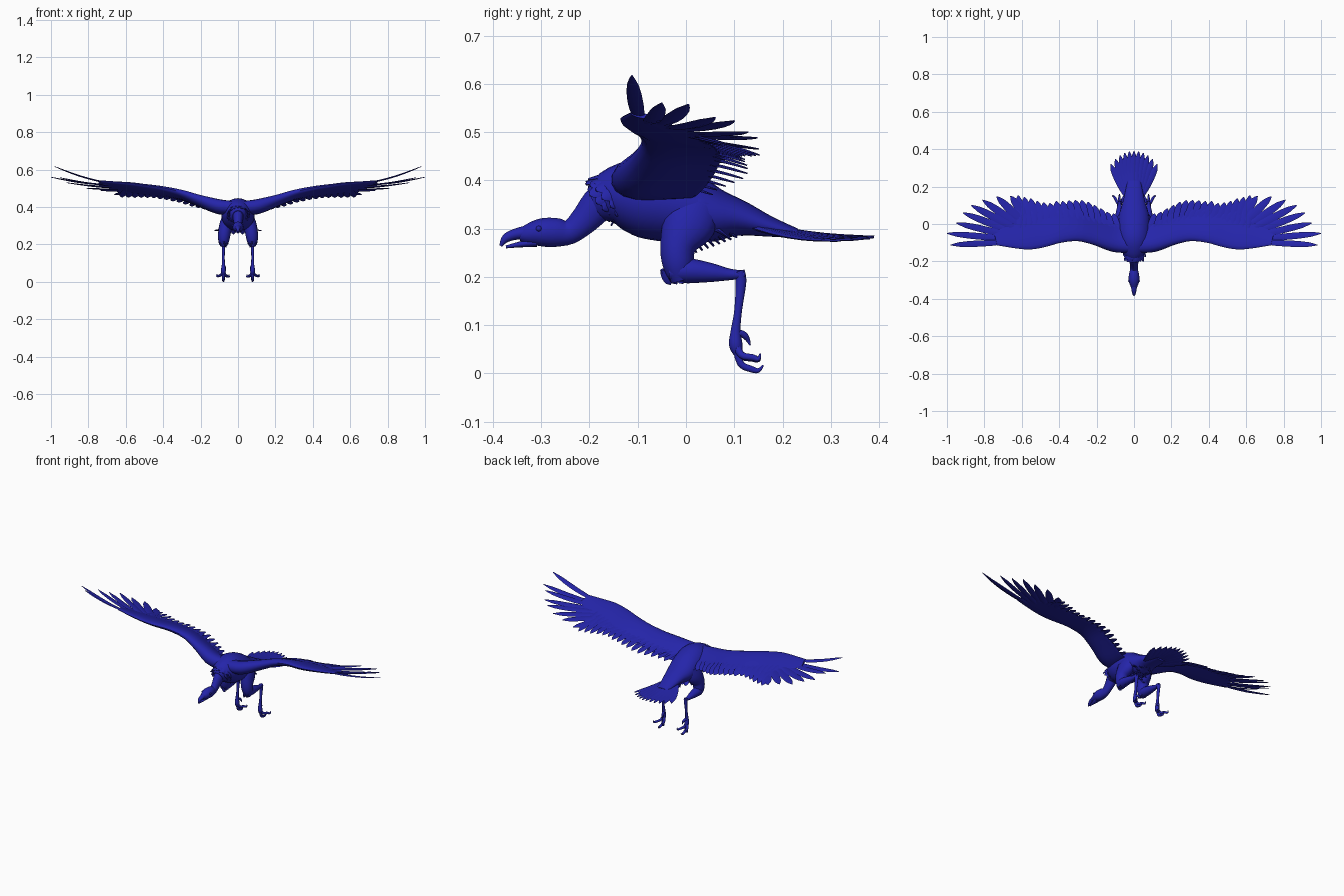
import bpy, bmesh, math, random
from mathutils import Vector

random.seed(4)
cube = bpy.data.objects.get("Cube")
if cube:
    bpy.data.objects.remove(cube)

blue = bpy.data.materials.new("deep blue plumage")
blue.use_nodes = True
COLOUR = (0.018, 0.018, 0.40, 1)
blue.diffuse_color = COLOUR
blue.node_tree.nodes["Principled BSDF"].inputs["Base Color"].default_value = COLOUR


# ---------- helpers ----------
def smooth_path(pts, steps):
    """Catmull-Rom through rows of any length."""
    out = []
    for i in range(len(pts) - 1):
        a, b, c, d = (pts[max(i - 1, 0)], pts[i], pts[i + 1], pts[min(i + 2, len(pts) - 1)])
        for k in range(steps):
            t = k / steps
            out.append([0.5 * (2 * q + (r - p) * t + (2 * p - 5 * q + 4 * r - s) * t ** 2
                               + (3 * q - p - 3 * r + s) * t ** 3)
                        for p, q, r, s in zip(a, b, c, d)])
    return out + [list(pts[-1])]


def loft(bm, pts, ref=(1, 0, 0), sides=16, steps=4, taper=0.0):
    """Skin elliptical rings along rows of x, y, z, half width, half height."""
    rows = smooth_path(pts, steps)
    centres = [Vector(r[:3]) for r in rows]
    rings = []
    for i, row in enumerate(rows):
        tan = (centres[min(i + 1, len(rows) - 1)] - centres[max(i - 1, 0)]).normalized()
        side = Vector(ref)
        side = (side - tan * side.dot(tan)).normalized()
        up = side.cross(tan)
        ring = []
        for k in range(sides):
            a = math.tau * k / sides
            u, v = math.cos(a), math.sin(a)
            v *= 1 - taper * u
            ring.append(bm.verts.new(centres[i] + side * u * max(row[3], 0.0008)
                                     + up * v * max(row[4], 0.0008)))
        rings.append(ring)
    for r, q in zip(rings, rings[1:]):
        for k in range(sides):
            n = (k + 1) % sides
            bm.faces.new((r[k], r[n], q[n], q[k]))
    bm.faces.new(rings[0])
    bm.faces.new(rings[-1])


def feather(bm, root, tip, width, thick=0.003, normal=(0, 0.2, 1), sag=0.0):
    root, tip = Vector(root), Vector(tip)
    side = (tip - root).cross(Vector(normal)).normalized()
    rows = []
    for t, w in ((0, 0.45), (0.3, 0.9), (0.6, 1), (0.85, 0.75), (1, 0.1)):
        p = root.lerp(tip, t)
        p.z -= sag * math.sin(math.pi * t)
        rows.append((*p, width * w / 2, thick * (1 - 0.6 * t)))
    loft(bm, rows, side, sides=6, steps=2)


def finish(name, bm, mirror=False):
    bmesh.ops.recalc_face_normals(bm, faces=bm.faces)
    mesh = bpy.data.meshes.new(name)
    bm.to_mesh(mesh)
    bm.free()
    obj = bpy.data.objects.new(name, mesh)
    bpy.context.collection.objects.link(obj)
    mesh.materials.append(blue)
    if mirror:
        obj.modifiers.new("both sides", 'MIRROR')
    bpy.ops.object.select_all(action='DESELECT')
    obj.select_set(True)
    bpy.context.view_layer.objects.active = obj
    bpy.ops.object.shade_smooth_by_angle(angle=math.radians(50))
    return obj


def part(name, rows, mirror=False, **kw):
    bm = bmesh.new()
    loft(bm, rows, **kw)
    return finish(name, bm, mirror)


def interp(table, x):
    for a, b in zip(table, table[1:]):
        if x <= b[0]:
            t = max(0, (x - a[0]) / (b[0] - a[0]))
            return [p + (q - p) * t for p, q in zip(a, b)]
    return table[-1]


# ---------- body, neck and head ----------
part("body", [(0, -.19, .35, .03, .035), (0, -.15, .365, .062, .062), (0, -.09, .365, .085, .083),
              (0, -.02, .35, .088, .08), (0, .05, .33, .08, .06), (0, .11, .322, .062, .038),
              (0, .17, .305, .048, .022), (0, .23, .29, .035, .01)], sides=24)
part("neck_and_head", [(0, -.13, .375, .035, .045), (0, -.175, .355, .03, .038),
                       (0, -.21, .318, .023, .03), (0, -.24, .293, .021, .025),
                       (0, -.27, .292, .027, .03), (0, -.3, .292, .029, .029),
                       (0, -.33, .288, .02, .02), (0, -.345, .286, .012, .012)])
part("upper_beak", [(0, -.32, .292, .018, .017), (0, -.35, .289, .014, .012),
                    (0, -.373, .28, .009, .009), (0, -.384, .264, .002, .003)], sides=12)
part("lower_beak", [(0, -.31, .272, .016, .01), (0, -.345, .267, .01, .006),
                    (0, -.373, .262, .003, .003)], sides=12)
bm = bmesh.new()
bmesh.ops.create_uvsphere(bm, u_segments=12, v_segments=8, radius=.006)
bmesh.ops.translate(bm, verts=bm.verts, vec=(.026, -.305, .3))
finish("eyes", bm, mirror=True)

# ---------- ruff around the neck base ----------
bm = bmesh.new()
ahead, lift = Vector((0, -.75, -.55)), Vector((0, -.55, .8))
for row, (size, back) in enumerate(((.052, 0), (.062, .02))):
    for k in range(16):
        a = math.tau * (k + row / 2) / 16
        out = Vector((math.sin(a), 0, 0)) + lift * math.cos(a)
        base = Vector((0, -.155 + back, .375)) + out * size * .75
        tip = base + ahead * random.uniform(.03, .045) + out * random.uniform(.01, .02)
        feather(bm, base, tip, .026, .005, out)
finish("neck_ruff", bm)

# ---------- wings: x, leading y, panel rear y, leading z, thickness, feather tip y ----------
SLOPE = .27
WING = [(.02, -.155, .0, .42, .03, .02), (.1, -.15, .02, .428, .032, .045),
        (.2, -.115, .05, .455, .024, .1), (.3, -.092, .07, .487, .018, .132),
        (.4, -.1, .07, .508, .015, .125), (.5, -.126, .06, .522, .013, .11),
        (.58, -.138, .04, .533, .011, .14), (.66, -.13, .0, .538, .008, .15),
        (.74, -.115, -.05, .543, .005, .145)]


def on_wing(x, chord, end=5):
    """Point on the sloping wing; chord 0 is the leading edge."""
    row = interp(WING, x)
    run = (row[end] - row[1]) * chord
    return Vector((x, row[1] + run, row[3] - SLOPE * run - .006))


rows = []
for x, lead, rear, z, thick, tip in WING:
    half = (rear - lead) / 2
    rows.append((x, lead + half, z - SLOPE * half - thick * .4, half * 1.035, thick))
part("wing_panels", rows, mirror=True, ref=(0, 1, -SLOPE), sides=20, taper=.7)

# secondary feathers along the rear edge
bm = bmesh.new()
for k in range(16):
    x = .11 + k * .034
    tip = on_wing(x, random.uniform(.97, 1.03))
    feather(bm, on_wing(x - .025, .42), tip, .046, .0035, (.12, SLOPE, 1), -.004)
finish("secondary_feathers", bm, mirror=True)

# short coverts overlapping the secondaries
bm = bmesh.new()
for k in range(20):
    x = .1 + k * .028
    up = Vector((0, 0, .006))
    feather(bm, on_wing(x - .02, .4) + up, on_wing(x, .78) + up * .6, .042, .004, (.1, SLOPE, 1))
finish("covert_feathers", bm, mirror=True)

# long separated primaries at the wing tip
PRIMARY_TIPS = [(.66, .15, .465), (.735, .147, .488), (.81, .128, .5), (.87, .1, .523),
                (.915, .06, .53), (.95, .005, .557), (1, -.05, .56), (.98, -.112, .617)]
bm = bmesh.new()
for k, tip in enumerate(PRIMARY_TIPS):
    t = k / (len(PRIMARY_TIPS) - 1)
    root = on_wing(.55 + .11 * t, .5 - .38 * t)
    feather(bm, root, tip, .046 - .012 * t, .004, (-.1, .2, 1), .012 * t)
finish("primary_feathers", bm, mirror=True)

# ---------- tail fan ----------
bm = bmesh.new()
for k in range(-5, 6):
    a = k / 5
    tip = (.125 * a, .39 - .07 * abs(a) ** 2.2, .283 - .008 * abs(a))
    feather(bm, (.032 * a, .13, .312 - .006 * abs(a)), tip, .04, .006, (.1, 0, 1), .008)
finish("tail_feathers", bm)

# ---------- legs ----------
part("thighs", [(.05, .025, .355, .03, .05), (.062, .005, .31, .036, .056),
                (.072, -.016, .265, .034, .038), (.076, -.016, .225, .03, .032),
                (.077, -.008, .192, .018, .022)], mirror=True)
part("shanks", [(.076, -.035, .212, .02, .02), (.077, 0, .213, .027, .026),
                (.078, .05, .209, .021, .02), (.078, .09, .205, .013, .012),
                (.078, .122, .205, .008, .008)], mirror=True)
part("lower_legs", [(.078, .11, .212, .011, .011), (.078, .114, .19, .009, .011),
                    (.078, .108, .13, .007, .008), (.078, .103, .09, .009, .01),
                    (.078, .103, .06, .013, .014), (.078, .108, .04, .008, .009)],
     mirror=True, sides=12)

# toes with hooked claws: sideways reach, then y and z along the toe
bm = bmesh.new()
TOES = [(0, (.105, .055), (.113, .02), (.135, .009), (.15, .006), (.16, .017)),
        (.034, (.104, .06), (.115, .038), (.138, .033), (.15, .03), (.154, .041)),
        (-.03, (.104, .06), (.115, .036), (.138, .031), (.15, .028), (.154, .039)),
        (-.01, (.104, .08), (.113, .083), (.122, .078), (.128, .07), (.133, .058))]
for reach, *path in TOES:
    rows = []
    for k, (y, z) in enumerate(path):
        r = (.009, .0075, .007, .005, .0015)[k]
        rows.append((.078 + reach * min(1, k / 3), y, z, r, r))
    loft(bm, rows, sides=10, steps=3)
finish("toes", bm, mirror=True)

# ---------- loose plumage under the belly and thighs ----------
bm = bmesh.new()
for k in range(7):
    y = -.04 + k * .013
    feather(bm, (.076, y - .01, .215), (.076 + random.uniform(-.012, .012), y + .008, .184 + k * .001),
            .018, .006, (1, 0, 0))
for k in range(9):
    y = .01 + .012 * k
    x = random.uniform(.01, .06)
    feather(bm, (x, y - .02, .3), (x, y + .012, .25 + .0045 * k), .028, .006, (0, 1, .4))
finish("belly_and_thigh_tufts", bm, mirror=True)
